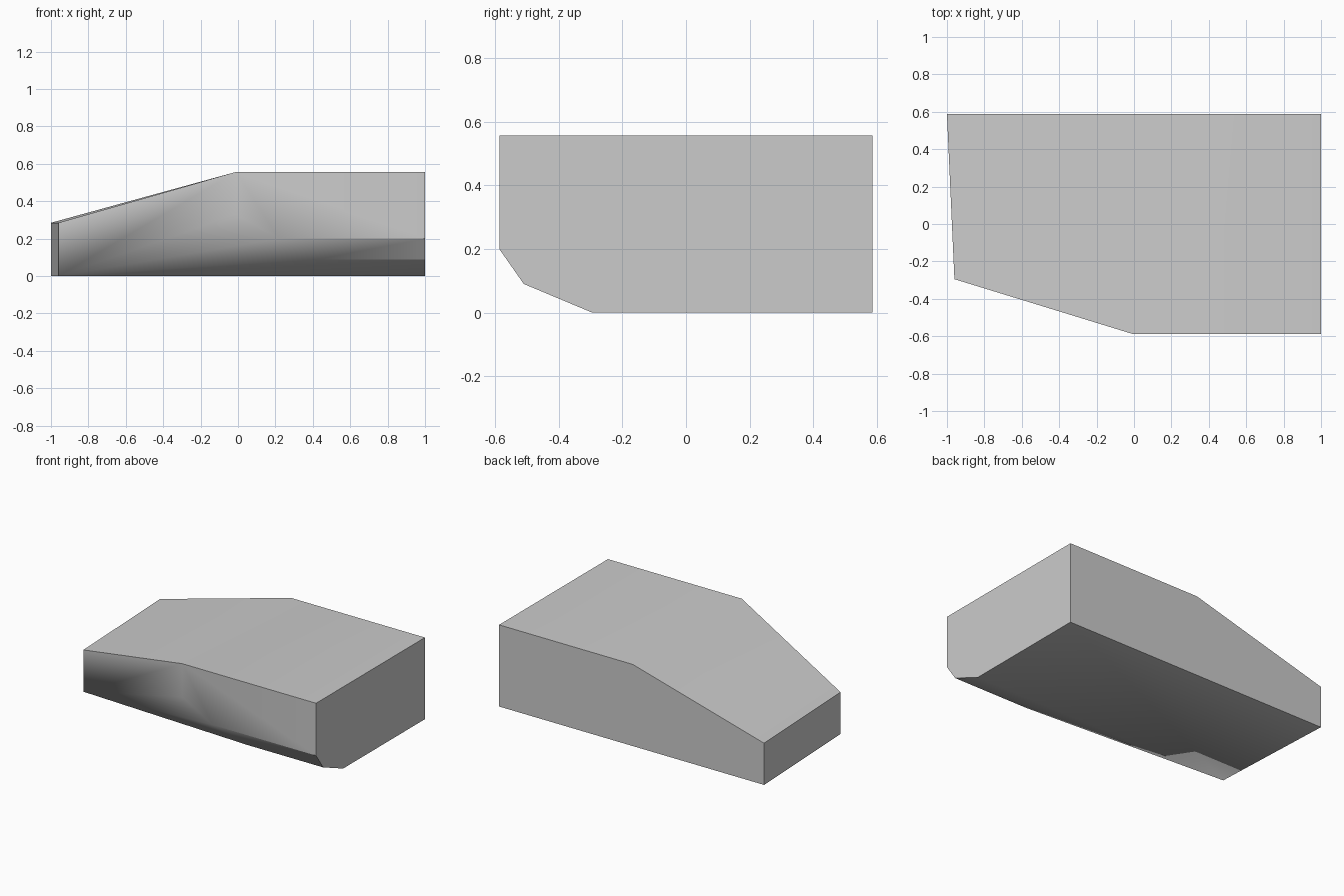
import bpy
import bmesh
import math

default = bpy.data.objects.get("Cube")
if default:
    bpy.data.objects.remove(default, do_unlink=True)

# Plain grey material
grey = bpy.data.materials.new("plain grey")
grey.use_nodes = True
colour = (0.6, 0.6, 0.6, 1)
grey.diffuse_color = colour
grey.node_tree.nodes["Principled BSDF"].inputs["Base Color"].default_value = colour

HALF, TOP, LOW = 0.587, 0.557, 0.285   # half depth, full height, nose height
KEEL = -0.295                          # front edge of the flat base

bm = bmesh.new()


def vert(x, y, z):
    return bm.verts.new((x, y, z))


# Tall end section, from the rear base corner round to the front chamfers
end_back, end_back_top = vert(1, HALF, 0), vert(1, HALF, TOP)
end_front_top = vert(1, -HALF, TOP)
end_upper, end_lower = vert(1, -HALF, 0.2), vert(1, -0.51, 0.09)
end_keel = vert(1, KEEL, 0)

# Knee where the roof and front start to taper
knee_back, knee_front = vert(-0.01, HALF, TOP), vert(-0.01, -HALF, TOP)
knee_side = vert(-0.01, -HALF, 0.33)
chamfer_upper, chamfer_lower = vert(0.22, -HALF, 0.2), vert(0.43, -0.51, 0.09)

# Low nose
nose_back, nose_back_top = vert(-1, HALF, 0), vert(-1, HALF, LOW)
nose_front, nose_front_top = vert(-0.96, KEEL, 0), vert(-0.96, KEEL, LOW)

for loop in (
    # end, back, base and nose
    (end_back, end_back_top, end_front_top, end_upper, end_lower, end_keel),
    (end_back, nose_back, nose_back_top, knee_back, end_back_top),
    (end_back, end_keel, nose_front, nose_back),
    (nose_back, nose_front, nose_front_top, nose_back_top),
    # flat roof and sloping roof
    (end_back_top, knee_back, knee_front, end_front_top),
    (knee_back, nose_back_top, nose_front_top, knee_front),
    # straight front and tapering front
    (end_front_top, knee_front, knee_side, chamfer_upper, end_upper),
    (knee_front, nose_front_top, nose_front, knee_side),
    # corner fan and chamfers
    (knee_side, nose_front, chamfer_upper),
    (chamfer_upper, nose_front, chamfer_lower),
    (end_upper, chamfer_upper, chamfer_lower, end_lower),
    (end_lower, chamfer_lower, nose_front, end_keel),
):
    bm.faces.new(loop)
bmesh.ops.recalc_face_normals(bm, faces=bm.faces)

mesh = bpy.data.meshes.new("wedge_block")
bm.to_mesh(mesh)
bm.free()
mesh.materials.append(grey)
block = bpy.data.objects.new("wedge_block", mesh)
bpy.context.collection.objects.link(block)

# Soften the shallow folds, keep the corners crisp
bpy.ops.object.select_all(action="DESELECT")
block.select_set(True)
bpy.context.view_layer.objects.active = block
bpy.ops.object.shade_smooth_by_angle(angle=math.radians(30))
